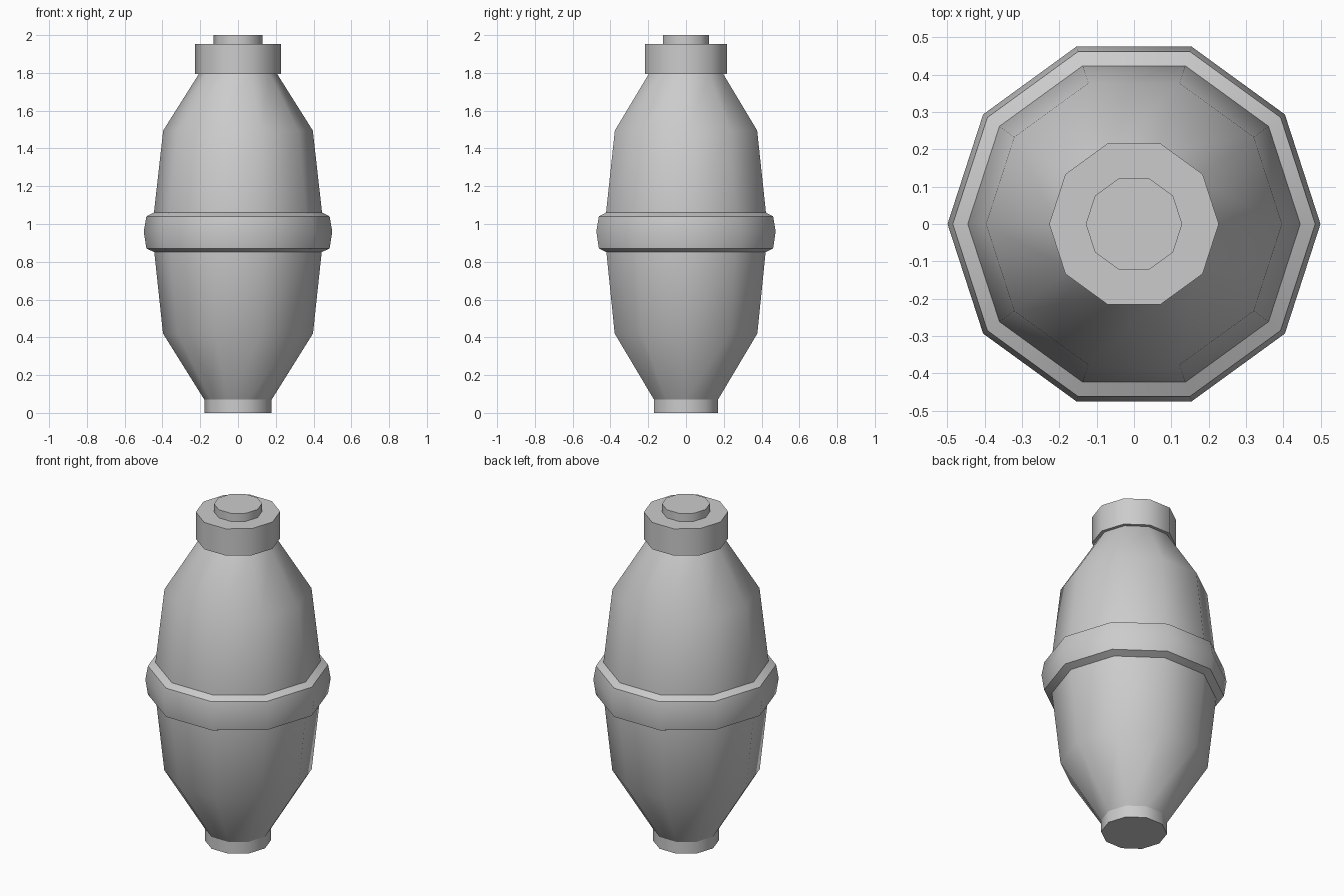
import bpy, bmesh, math

if "Cube" in bpy.data.objects:
    bpy.data.objects.remove(bpy.data.objects["Cube"])

SIDES = 10


def lathe(name, profile, loop=False, caps=(False, False)):
    """Spin (radius, z) points around z; optionally close the profile or cap its ends."""
    bm = bmesh.new()
    rings = []
    for r, z in profile:
        angles = [2 * math.pi * i / SIDES for i in range(SIDES)]
        rings.append([bm.verts.new((r * math.cos(a), r * math.sin(a), z)) for a in angles])
    pairs = list(zip(rings, rings[1:]))
    if loop:
        pairs.append((rings[-1], rings[0]))
    for lo, hi in pairs:
        for i in range(SIDES):
            j = (i + 1) % SIDES
            bm.faces.new((lo[i], lo[j], hi[j], hi[i]))
    if caps[0]:
        bm.faces.new(rings[0][::-1])
    if caps[1]:
        bm.faces.new(rings[-1])
    bmesh.ops.recalc_face_normals(bm, faces=bm.faces)
    mesh = bpy.data.meshes.new(name)
    bm.to_mesh(mesh)
    bm.free()
    obj = bpy.data.objects.new(name, mesh)
    bpy.context.collection.objects.link(obj)
    bpy.ops.object.select_all(action='DESELECT')
    obj.select_set(True)
    bpy.context.view_layer.objects.active = obj
    bpy.ops.object.shade_smooth_by_angle(angle=math.radians(40))
    return obj


# Foot at the bottom
lathe("foot", [(0.178, 0), (0.178, 0.07)], caps=(True, True))

# Tapered body halves
lathe("lower_body", [(0.178, 0.07), (0.397, 0.42), (0.443, 0.85), (0.443, 0.96)],
      caps=(True, True))
lathe("upper_body", [(0.443, 0.96), (0.445, 1.06), (0.396, 1.495), (0.208, 1.793)],
      caps=(True, True))

# Bevelled band around the middle
lathe("middle_band", [(0.44, 0.85), (0.485, 0.87), (0.499, 0.96), (0.485, 1.04), (0.44, 1.063)],
      loop=True)

# Cap and top button
lathe("cap", [(0.227, 1.793), (0.227, 1.952)], caps=(True, True))
lathe("top_button", [(0.129, 1.952), (0.129, 2.0)], caps=(True, True))
